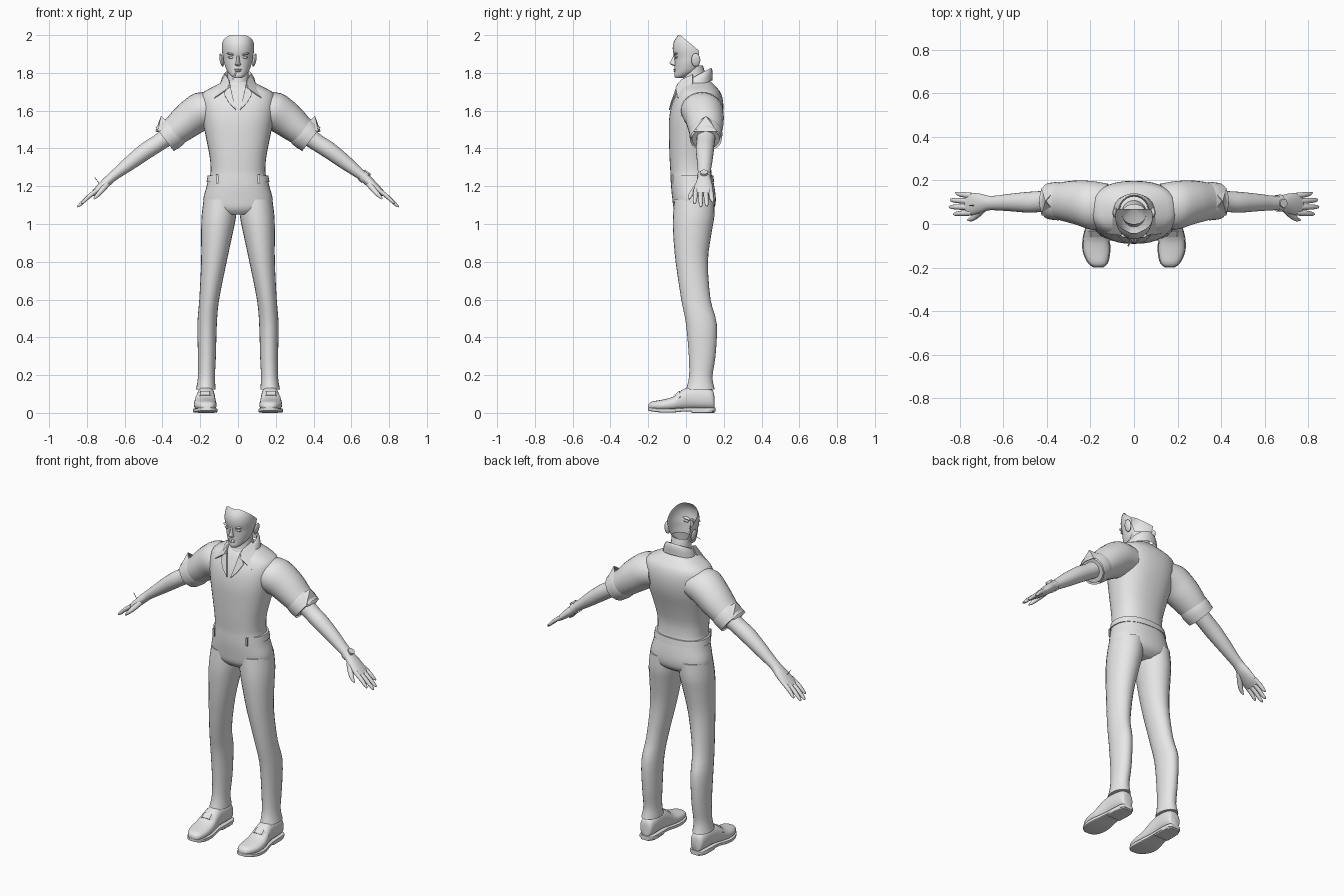
import bpy, bmesh, math
from mathutils import Vector, Matrix

grey = bpy.data.materials.new("plain grey")
grey.diffuse_color = (0.8, 0.8, 0.8, 1)


def finish(name, bm, mirror=False, angle=40):
    bmesh.ops.recalc_face_normals(bm, faces=bm.faces[:])
    if mirror:
        geo = bmesh.ops.duplicate(bm, geom=bm.verts[:] + bm.edges[:] + bm.faces[:])["geom"]
        for v in [g for g in geo if isinstance(g, bmesh.types.BMVert)]:
            v.co.x *= -1
        bmesh.ops.reverse_faces(bm, faces=[g for g in geo if isinstance(g, bmesh.types.BMFace)])
    me = bpy.data.meshes.new(name)
    bm.to_mesh(me)
    bm.free()
    me.materials.append(grey)
    for p in me.polygons:
        p.use_smooth = True
    me.set_sharp_from_angle(angle=math.radians(angle))
    ob = bpy.data.objects.new(name, me)
    bpy.context.collection.objects.link(ob)
    return ob


def smooth_rings(rings, sub):
    """Catmull-Rom interpolation between rings (centre, u, v flattened to 9 numbers)."""
    out = []
    last = len(rings) - 1
    for i in range(last):
        a, b, c, d = (rings[max(0, min(last, i + k))] for k in (-1, 0, 1, 2))
        for s in range(sub):
            t = s / sub
            out.append([0.5 * (2 * q + (r - p) * t + (2 * p - 5 * q + 4 * r - w) * t * t
                               + (3 * q - p - 3 * r + w) * t ** 3) for p, q, r, w in zip(a, b, c, d)])
    return out + [rings[-1]]


def loft_bm(rings, seg=24, sub=3, n=2.0, caps=True):
    bm = bmesh.new()
    loops = []
    for r in smooth_rings(rings, sub):
        c, u, v = Vector(r[:3]), Vector(r[3:6]), Vector(r[6:9])
        loop = []
        for k in range(seg):
            a = 2 * math.pi * k / seg
            f = lambda w: math.copysign(abs(w) ** (2 / n), w)
            loop.append(bm.verts.new(c + u * f(math.cos(a)) + v * f(math.sin(a))))
        loops.append(loop)
    for a, b in zip(loops, loops[1:]):
        for k in range(seg):
            j = (k + 1) % seg
            bm.faces.new((a[k], a[j], b[j], b[k]))
    if caps:
        bm.faces.new(loops[0])
        bm.faces.new(loops[-1])
    return bm


def loft(name, rings, mirror=False, **kw):
    return finish(name, loft_bm(rings, **kw), mirror)


def level(z, x0, x1, y0, y1):
    return [(x0 + x1) / 2, (y0 + y1) / 2, z, (x1 - x0) / 2, 0, 0, 0, (y1 - y0) / 2, 0]


def upright(y, x, rx, z0, z1):
    return [x, y, (z0 + z1) / 2, rx, 0, 0, 0, 0, (z1 - z0) / 2]


def limb(stations):
    """Rings across a path of (x, y, z, half depth, half thickness)."""
    out = []
    for i, (x, y, z, ry, rn) in enumerate(stations):
        p, q = stations[max(0, i - 1)], stations[min(len(stations) - 1, i + 1)]
        d = Vector((q[0] - p[0], 0, q[2] - p[2])).normalized()
        out.append([x, y, z, 0, ry, 0, -d.z * rn, 0, d.x * rn])
    return out


def blob(name, c, r, mirror=False, tilt=0.0):
    bm = bmesh.new()
    bmesh.ops.create_uvsphere(bm, u_segments=14, v_segments=8, radius=1)
    bm.transform(Matrix.Translation(c) @ Matrix.Rotation(tilt, 4, 'Y') @ Matrix.Diagonal((*r, 1)))
    return finish(name, bm, mirror)


def plate(name, faces, thick=0.006, mirror=True):
    bm = bmesh.new()
    for pts in faces:
        bm.faces.new([bm.verts.new(p) for p in pts])
    bmesh.ops.remove_doubles(bm, verts=bm.verts[:], dist=1e-4)
    bmesh.ops.recalc_face_normals(bm, faces=bm.faces[:])
    bmesh.ops.solidify(bm, geom=bm.faces[:], thickness=thick)
    return finish(name, bm, mirror, 25)


# Shirt body, belt and hips
loft("shirt", [level(z, -x, x, a, b) for z, x, a, b in (
    (1.25, .150, -.083, .138), (1.28, .145, -.083, .134), (1.35, .149, -.087, .135),
    (1.45, .168, -.09, .16), (1.55, .188, -.09, .19), (1.63, .198, -.076, .198),
    (1.69, .19, -.05, .186), (1.725, .135, -.03, .16), (1.755, .075, 0, .13))], seg=36, n=2.4)
loft("belt", [level(z, -x, x, a, b) for z, x, a, b in (
    (1.222, .167, -.082, .149), (1.258, .16, -.082, .144))], seg=36, sub=1, n=2.3)
loft("hips", [level(z, -x, x, a, b) for z, x, a, b in (
    (1.25, .156, -.079, .14), (1.2, .166, -.079, .15), (1.13, .184, -.072, .158),
    (1.08, .17, -.064, .148), (1.05, .1, -.04, .11))], seg=36, n=2.3)
for x in (.045, .11):
    plate("belt_loop", [[(x - .006, -.078, 1.215), (x + .006, -.078, 1.215),
                         (x + .006, -.078, 1.262), (x - .006, -.078, 1.262)]], .009)

# Trouser legs with hem
loft("trouser_legs", [level(*s) for s in (
    (1.13, .002, .182, -.062, .15), (1.04, .010, .193, -.069, .15), (.95, .028, .195, -.068, .135),
    (.8, .06, .195, -.055, .116), (.6, .10, .205, -.025, .13), (.47, .112, .215, 0, .163),
    (.3, .117, .212, .015, .156), (.19, .122, .212, .016, .14), (.125, .118, .222, 0, .152))],
    mirror=True)

# Shoes: upper, sole and heel
loft("shoe_uppers", [upright(*s) for s in (
    (-.198, .165, .02, .02, .045), (-.18, .166, .042, .015, .06), (-.13, .172, .059, .012, .069),
    (-.07, .174, .059, .012, .085), (-.02, .172, .052, .014, .122), (.03, .17, .047, .02, .14),
    (.1, .168, .045, .02, .136), (.14, .168, .038, .02, .12), (.15, .168, .025, .02, .09))],
    mirror=True, n=2.4)
loft("shoe_soles", [upright(*s) for s in (
    (-.2, .165, .022, .012, .028), (-.18, .166, .046, .008, .026), (-.13, .172, .063, .002, .024),
    (-.07, .174, .063, .002, .024), (0, .171, .05, .008, .028), (.08, .168, .048, .008, .028),
    (.14, .168, .042, .008, .028), (.155, .168, .026, .008, .028))], mirror=True, n=8)
loft("shoe_heels", [upright(*s) for s in (
    (.03, .17, .046, 0, .02), (.12, .168, .046, 0, .02), (.152, .168, .026, 0, .02))],
    mirror=True, n=8)
plate("shoe_straps", [[(.122, -.055, .07), (.15, -.06, .096), (.15, -.035, .117), (.122, -.03, .085)],
                      [(.15, -.06, .096), (.198, -.06, .096), (.198, -.035, .117), (.15, -.035, .117)],
                      [(.198, -.06, .096), (.226, -.055, .07), (.226, -.03, .085), (.198, -.035, .117)]])

# Sleeves, turned-up cuffs and their pointed flaps
loft("sleeves", limb([(.12, .085, 1.61, .10, .085), (.19, .085, 1.60, .112, .10),
                      (.26, .098, 1.553, .102, .094), (.32, .103, 1.503, .091, .082),
                      (.385, .105, 1.45, .074, .068)]), mirror=True)
loft("cuffs", limb([(.322, .104, 1.503, .084, .078), (.35, .105, 1.478, .088, .083),
                    (.388, .105, 1.449, .084, .079)]), mirror=True, caps=False)
tip = (.408, .105, 1.572)
plate("cuff_flaps", [[tip, (.345, .03, 1.515), (.425, .04, 1.49)], [tip, (.425, .04, 1.49), (.437, .105, 1.49)],
                     [tip, (.437, .105, 1.49), (.425, .165, 1.49)], [tip, (.425, .165, 1.49), (.345, .18, 1.515)]], .004)

# Forearms and hands
loft("forearms", limb([(.35, .108, 1.48, .052, .05), (.42, .104, 1.43, .048, .045),
                       (.48, .10, 1.392, .048, .045), (.56, .099, 1.332, .041, .039),
                       (.62, .097, 1.285, .035, .031), (.665, .096, 1.25, .033, .026),
                       (.70, .095, 1.218, .043, .025), (.745, .092, 1.178, .051, .019),
                       (.77, .09, 1.157, .047, .013)]), mirror=True)
for label, y0, y1, x1 in (("little", .130, .143, .82), ("ring", .104, .112, .845),
                          ("middle", .077, .079, .85), ("index", .052, .044, .83)):
    line = lambda x: 1.235 - (x - .68) * .85
    xs = (.745, (.745 + x1) / 2, x1 - .012, x1)
    loft(label + "_fingers", limb([(x, y0 + (y1 - y0) * k / 3, line(x) + (.004 if k == 1 else 0), r, r * .9)
                                   for k, (x, r) in enumerate(zip(xs, (.0135, .0125, .0095, .003)))]),
         mirror=True, seg=10)
loft("thumbs", limb([(.69, .075, 1.218, .02, .018), (.715, .048, 1.185, .018, .015),
                     (.742, .026, 1.155, .013, .012), (.764, .018, 1.132, .004, .004)]), mirror=True, seg=10)

# Wristwatch on one side, thin pin on the other
loft("watch_strap", limb([(.655, .096, 1.258, .038, .032), (.675, .096, 1.242, .039, .032)]), sub=1, caps=False)
loft("watch_case", [[.683 + .0061 * k, .096, 1.268 + .0079 * k, 0, .02, 0, .016, 0, -.012]
                    for k in (-1, 1)], sub=1, seg=16)
loft("hand_pin", [[-.757, .085, 1.245, .002, 0, 0, 0, .002, 0], [-.725, .085, 1.20, .002, 0, 0, 0, .002, 0]],
     sub=1, seg=6)

# Neck and shirt collar
loft("neck", [level(z, -x, x, a, b) for z, x, a, b in (
    (1.66, .075, -.035, .11), (1.73, .062, -.02, .11), (1.78, .056, -.012, .105), (1.84, .056, 0, .09))],
    caps=False)
loft("collar_stand", [[0, .055, 1.73, .098, 0, 0, 0, .085, .03], [0, .058, 1.765, .088, 0, 0, 0, .083, .04],
                      [0, .058, 1.787, .072, 0, 0, 0, .075, .04],
                      [0, .056, 1.765, .066, 0, 0, 0, .07, .04]], caps=False)
plate("collar_wings", [[(.068, .035, 1.793), (.096, .035, 1.745), (.11, -.01, 1.71), (.05, -.025, 1.765)],
                       [(.05, -.025, 1.765), (.11, -.01, 1.71), (.126, -.045, 1.668), (.042, -.055, 1.727)]])
plate("lapels", [[(.044, -.045, 1.745), (.075, -.055, 1.69), (.05, -.08, 1.645), (.012, -.091, 1.605)]])

# Open-backed head, cut along a slanted hairline
bm = loft_bm([level(z, -x, x, a, b) for z, x, a, b in (
    (1.772, .02, -.055, -.02), (1.785, .038, -.062, .02), (1.81, .058, -.06, .07),
    (1.85, .073, -.06, .1), (1.88, .079, -.062, .12), (1.92, .085, -.07, .13),
    (1.96, .084, -.066, .13), (2.0, .074, -.042, .12), (2.03, .045, -.01, .1))], seg=32)
for co, no in (((0, -.03, 2.0), (0, 1, 1.2)), ((0, .068, 1.9), (0, 1, 0)), ((0, 0, 2.0), (0, 0, 1))):
    bmesh.ops.bisect_plane(bm, geom=bm.verts[:] + bm.edges[:] + bm.faces[:],
                           plane_co=co, plane_no=no, clear_outer=True)
finish("head", bm)

# Face details and ears
loft("nose", [level(z, -x, x, a, -.045) for z, x, a in (
    (1.836, .008, -.062), (1.843, .015, -.078), (1.852, .012, -.087), (1.875, .008, -.074),
    (1.9, .008, -.064))], seg=12)
blob("brows", (.034, -.053, 1.899), (.027, .011, .006), True, -.2)
blob("eyes", (.035, -.05, 1.882), (.019, .008, .006), True)
blob("upper_lip", (0, -.058, 1.818), (.021, .009, .004))
blob("lower_lip", (0, -.058, 1.81), (.017, .009, .005))
blob("ears", (.087, .052, 1.868), (.01, .024, .036), True, .2)

# Cigarette
loft("cigarette", [[-.006, -.055, 1.812, .004, 0, 0, 0, .003, .003], [-.026, -.1, 1.768, .004, 0, 0, 0, .003, .003]],
     sub=1, seg=8)
